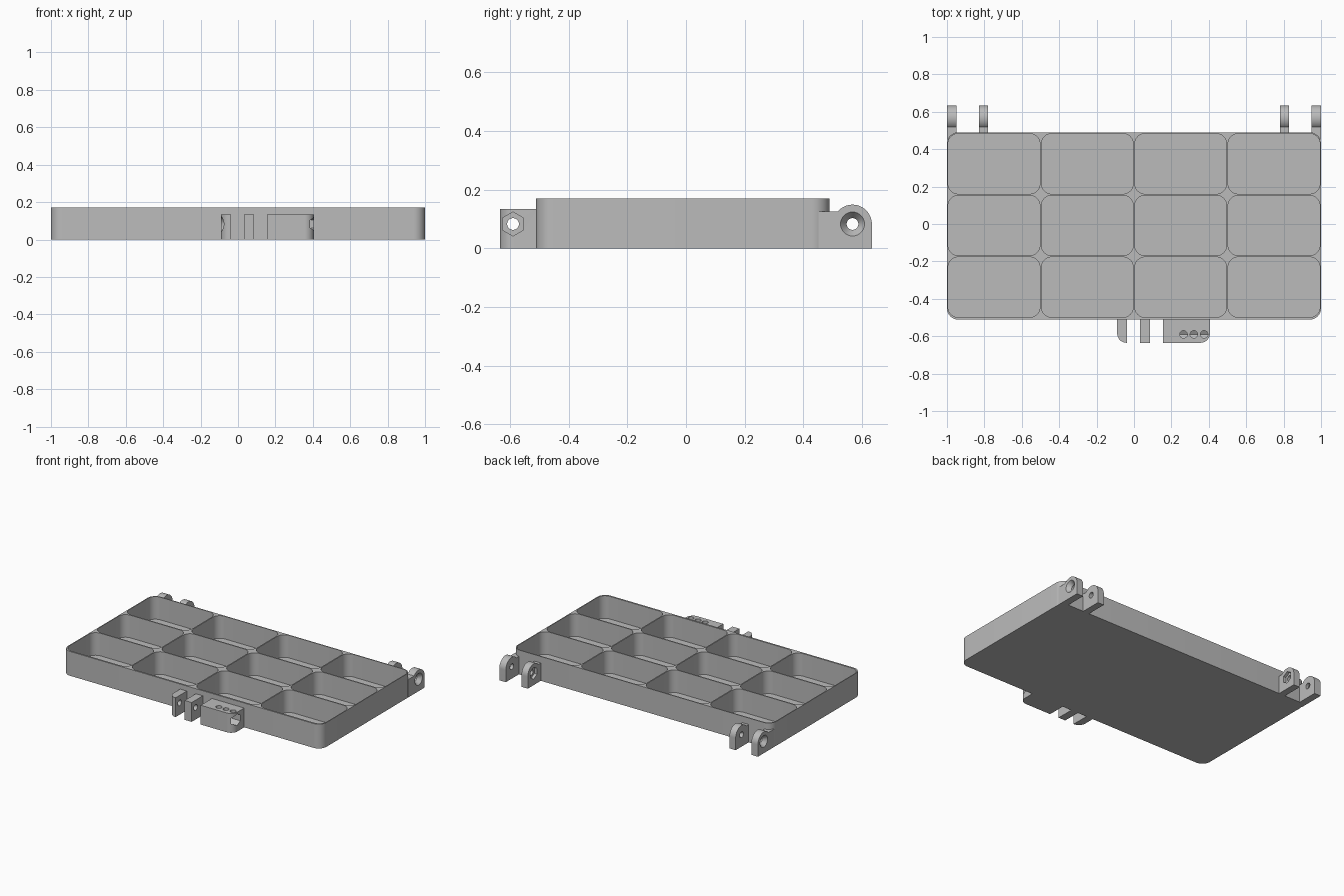
import bpy
import bmesh
from math import sin, cos, pi, radians

cube = bpy.data.objects.get("Cube")
if cube:
    bpy.data.objects.remove(cube, do_unlink=True)

grey = bpy.data.materials.new("light grey plastic")
grey.use_nodes = True
colour = (0.5, 0.5, 0.5, 1)
grey.diffuse_color = colour
grey.node_tree.nodes["Principled BSDF"].inputs["Base Color"].default_value = colour


def arc(u, v, r, start, end, n=12):
    """Points on an arc, angles in degrees."""
    steps = [radians(start + (end - start) * i / n) for i in range(n + 1)]
    return [(u + r * cos(a), v + r * sin(a)) for a in steps]


def ring(u, v, r, n=32):
    return arc(u, v, r, 90, 450, n)[:-1]


def rounded_rect(x0, x1, y0, y1, r):
    return (arc(x1 - r, y1 - r, r, 0, 90) + arc(x0 + r, y1 - r, r, 90, 180)
            + arc(x0 + r, y0 + r, r, 180, 270) + arc(x1 - r, y0 + r, r, 270, 360))


def along_z(points, z):
    return [(x, y, z) for x, y in points]


def along_x(points, x):
    return [(x, y, z) for y, z in points]


def solid(name, *pairs):
    """Closed solids, each spanned between two matching end loops."""
    bm = bmesh.new()
    for first, last in pairs:
        a = [bm.verts.new(p) for p in first]
        b = [bm.verts.new(p) for p in last]
        bm.faces.new(a[::-1])
        bm.faces.new(b)
        for i in range(len(a)):
            j = (i + 1) % len(a)
            bm.faces.new((a[i], a[j], b[j], b[i]))
    bmesh.ops.recalc_face_normals(bm, faces=bm.faces)
    mesh = bpy.data.meshes.new(name)
    bm.to_mesh(mesh)
    bm.free()
    mesh.materials.append(grey)
    obj = bpy.data.objects.new(name, mesh)
    bpy.context.collection.objects.link(obj)
    return obj


def carve(obj, *cutters):
    """Subtract the cutters in turn and keep the resulting mesh."""
    for cutter in cutters:
        cutter.hide_render = True
        mod = obj.modifiers.new("cut", "BOOLEAN")
        mod.operation = "DIFFERENCE"
        mod.solver = "EXACT"
        mod.object = cutter
    bpy.context.view_layer.update()
    graph = bpy.context.evaluated_depsgraph_get()
    mesh = bpy.data.meshes.new_from_object(obj.evaluated_get(graph))
    obj.modifiers.clear()
    obj.data = mesh
    parts.append(obj)


parts = []
cutters = []


def cutter(name, *pairs):
    obj = solid(name, *pairs)
    cutters.append(obj)
    return obj


# Tray with a grid of rounded compartments
HEIGHT, FRONT, BACK = 0.17, -0.511, 0.49
GAP, CELL_W, CELL_D = 0.008, 0.491, 0.322
cells = []
for col in range(4):
    for row in range(3):
        x = -0.994 + col * (CELL_W + GAP)
        y = -0.499 + row * (CELL_D + GAP)
        outline = rounded_rect(x, x + CELL_W, y, y + CELL_D, 0.055)
        cells.append((along_z(outline, 0.012), along_z(outline, 0.3)))
compartments = cutter("compartment_cutter", *cells)
outline = rounded_rect(-1, 1, FRONT, BACK, 0.06)
tray = solid("tray", (along_z(outline, 0), along_z(outline, HEIGHT)))
carve(tray, compartments)

# Hinge lugs on the back, mirrored left and right
HY, AXIS, LUG_R = 0.568, 0.083, 0.066
BORE, HEAD = 0.02, 0.041
for side, s in (("left", 1), ("right", -1)):
    bore = cutter("hinge_bore", (along_x(ring(HY, AXIS, BORE), s * 0.7),
                                 along_x(ring(HY, AXIS, BORE), s * 1.1)))
    sink = cutter("screw_sink", (along_x(ring(HY, AXIS, BORE), s * 0.972),
                                 along_x(ring(HY, AXIS, HEAD + 0.0075), s * 1.01)))
    nut = cutter("nut_recess", (along_x(ring(HY, AXIS, HEAD, 6), s * 0.7),
                                along_x(ring(HY, AXIS, HEAD, 6), s * 0.80)))
    for kind, x0, x1, root, recess in (("outer", 0.95, 1.0, 0.452, sink),
                                       ("inner", 0.78, 0.828, 0.485, nut)):
        profile = ([(root, 0), (HY + LUG_R, 0)] + arc(HY, AXIS, LUG_R, 0, 140, 24)
                   + [(root, 0.125)])
        lug = solid(f"{side}_{kind}_hinge_lug",
                    (along_x(profile, s * x0), along_x(profile, s * x1)))
        carve(lug, compartments, bore, recess)

# Latch lugs on the front
LY, LIP, ROOT, LATCH_H = -0.59, -0.635, -0.506, 0.135
bore = cutter("latch_bore", (along_x(ring(LY, AXIS, BORE), -0.3),
                             along_x(ring(LY, AXIS, BORE), 0.6)))
sink = cutter("latch_sink", (along_x(ring(LY, AXIS, HEAD + 0.0075), -0.1),
                             along_x(ring(LY, AXIS, BORE), -0.062)))
channel = cutter("latch_nut_channel", (along_x(ring(LY, AXIS, HEAD, 6), 0.235),
                                       along_x(ring(LY, AXIS, HEAD, 6), 0.6)))
peepholes = cutter("latch_peephole_cutter",
                   *[(along_z(ring(x, LY, BORE), AXIS), along_z(ring(x, LY, BORE), 0.3))
                     for x in (0.265, 0.32, 0.375)])
R = 0.05
right_corner = arc(-0.09 + R, LIP + R, R, 180, 270)
left_corner = arc(0.406 - R, LIP + R, R, 270, 360)
latch_parts = (
    ("latch_right_lug", [(-0.09, ROOT)] + right_corner + [(-0.038, LIP), (-0.038, ROOT)],
     (bore, sink)),
    ("latch_middle_lug", [(0.032, ROOT), (0.032, LIP), (0.086, LIP), (0.086, ROOT)],
     (bore,)),
    ("latch_block", [(0.156, ROOT), (0.156, LIP)] + left_corner + [(0.406, ROOT)],
     (bore, channel, peepholes)),
)
for name, plan, cuts in latch_parts:
    lug = solid(name, (along_z(plan, 0), along_z(plan, LATCH_H)))
    carve(lug, *cuts)

# Remove the cutters and smooth the rounded faces
for obj in cutters:
    bpy.data.objects.remove(obj, do_unlink=True)
bpy.ops.object.select_all(action="DESELECT")
for obj in parts:
    obj.select_set(True)
bpy.context.view_layer.objects.active = tray
bpy.ops.object.shade_smooth_by_angle(angle=radians(30))
